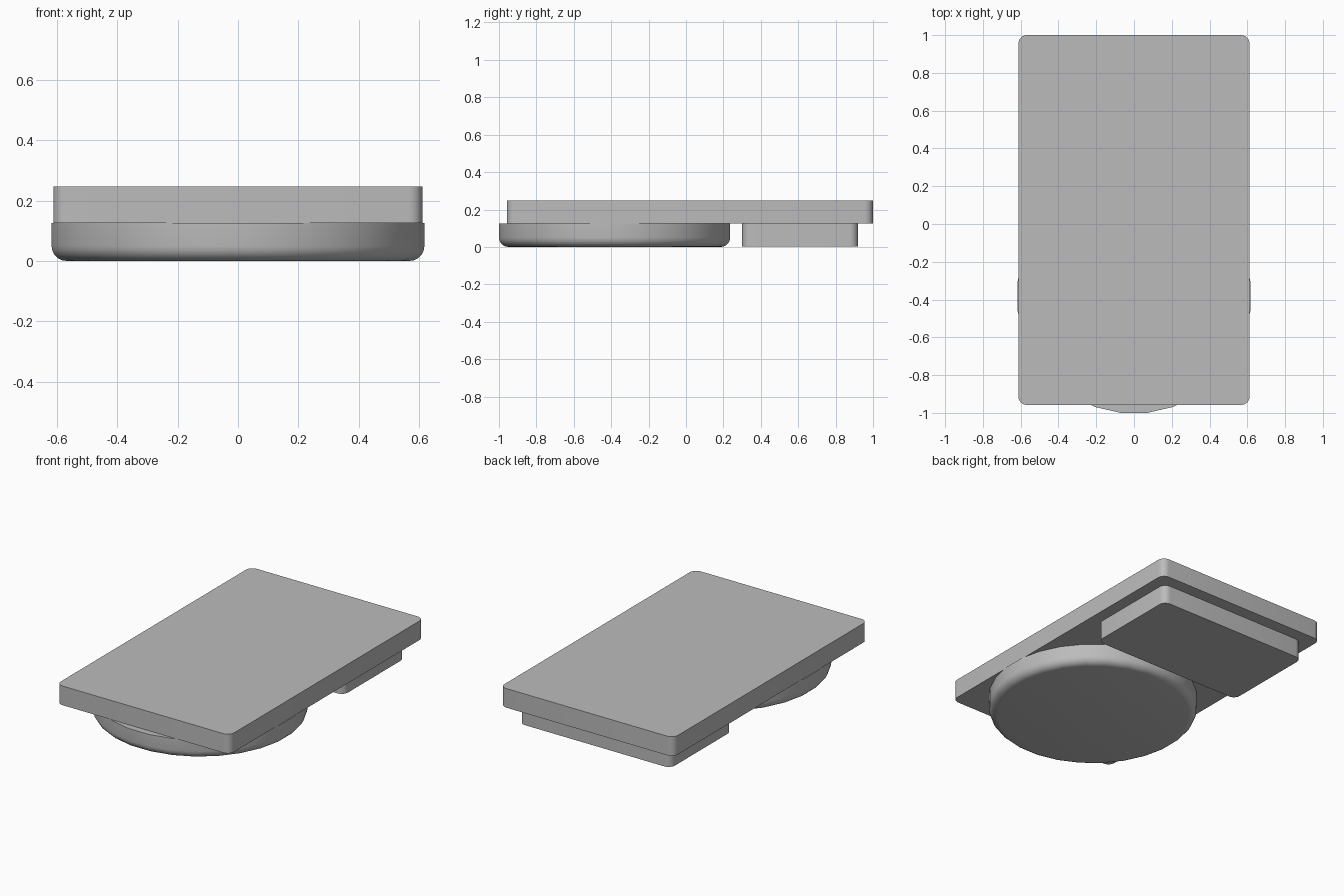
import bpy, bmesh, math

cube = bpy.data.objects.get("Cube")
if cube:
    bpy.data.objects.remove(cube, do_unlink=True)

grey = bpy.data.materials.new("plain_grey")
grey.use_nodes = True
colour = (0.5, 0.5, 0.5, 1)
grey.diffuse_color = colour
grey.node_tree.nodes["Principled BSDF"].inputs["Base Color"].default_value = colour


def finish(name, bm):
    """Turn a bmesh into a grey object with smooth curves and sharp edges."""
    bmesh.ops.recalc_face_normals(bm, faces=bm.faces)
    mesh = bpy.data.meshes.new(name)
    bm.to_mesh(mesh)
    bm.free()
    mesh.materials.append(grey)
    obj = bpy.data.objects.new(name, mesh)
    bpy.context.collection.objects.link(obj)
    bpy.ops.object.select_all(action="DESELECT")
    obj.select_set(True)
    bpy.context.view_layer.objects.active = obj
    bpy.ops.object.shade_smooth_by_angle(angle=math.radians(35))
    return obj


def rounded_slab(name, half_x, y0, y1, z0, z1, radius):
    """Box whose four upright edges are rounded."""
    bm = bmesh.new()
    bmesh.ops.create_cube(bm, size=1)
    for v in bm.verts:
        v.co.x *= 2 * half_x
        v.co.y = y1 if v.co.y > 0 else y0
        v.co.z = z1 if v.co.z > 0 else z0
    upright = [e for e in bm.edges
               if abs(e.verts[0].co.z - e.verts[1].co.z) > 0.01]
    bmesh.ops.bevel(bm, geom=upright, offset=radius, segments=6,
                    profile=0.5, affect="EDGES")
    return finish(name, bm)


def rounded_disc(name, y, radius, height, fillet, sides=28, steps=5):
    """Disc with a rounded lower rim, flats facing along x and y."""
    profile = [(radius, height)]
    for i in range(steps + 1):
        a = math.pi / 2 * i / steps
        profile.append((radius - fillet * (1 - math.cos(a)),
                        fillet * (1 - math.sin(a))))
    bm = bmesh.new()
    rings = []
    for r, z in profile:
        r /= math.cos(math.pi / sides)
        angles = [2 * math.pi * (k + 0.5) / sides for k in range(sides)]
        rings.append([bm.verts.new((r * math.cos(a), y + r * math.sin(a), z))
                      for a in angles])
    for upper, lower in zip(rings, rings[1:]):
        for k in range(sides):
            n = (k + 1) % sides
            bm.faces.new((upper[k], upper[n], lower[n], lower[k]))
    bm.faces.new(rings[0])
    bm.faces.new(rings[-1])
    return finish(name, bm)


# Broad top plate
rounded_slab("top_plate", 0.612, -0.958, 1.0, 0.125, 0.247, 0.045)
# Rectangular block under the back
rounded_slab("back_block", 0.535, 0.30, 0.92, 0.003, 0.125, 0.045)
# Round disc under the front
rounded_disc("front_disc", -0.382, 0.618, 0.125, 0.05)
